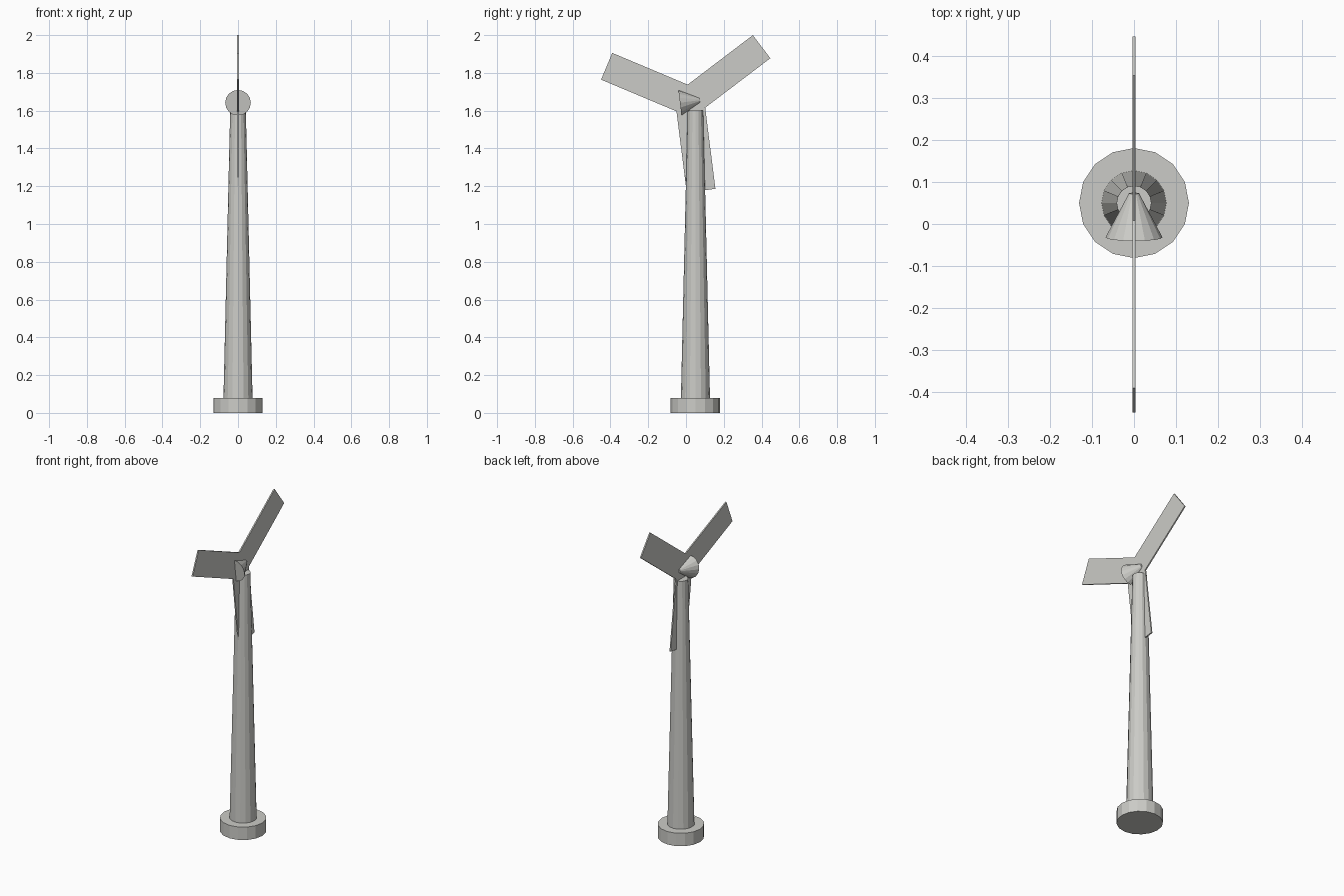
import bpy, bmesh, math
from mathutils import Vector, Matrix

if "Cube" in bpy.data.objects:
    bpy.data.objects.remove(bpy.data.objects["Cube"])

TILT = math.radians(7.2)          # shared tilt of rotor and nose cone
AXIS_Y = 0.05                     # tower axis

grey = bpy.data.materials.new("light_grey")
grey.diffuse_color = (0.6, 0.6, 0.57, 1)
grey.use_nodes = True
grey.node_tree.nodes["Principled BSDF"].inputs["Base Color"].default_value = grey.diffuse_color


def finish(bm, name):
    bmesh.ops.recalc_face_normals(bm, faces=bm.faces)
    mesh = bpy.data.meshes.new(name)
    bm.to_mesh(mesh)
    bm.free()
    mesh.materials.append(grey)
    obj = bpy.data.objects.new(name, mesh)
    bpy.context.collection.objects.link(obj)
    return obj


def cone(name, r1, r2, depth, matrix, sides=16):
    """Capped frustum whose wide end sits at the matrix origin."""
    bm = bmesh.new()
    bmesh.ops.create_cone(bm, cap_ends=True, segments=sides, radius1=r1, radius2=r2,
                          depth=depth, matrix=matrix @ Matrix.Translation((0, 0, depth / 2)))
    return finish(bm, name)


# Foundation and tapered tower
cone("foundation", 0.131, 0.131, 0.08, Matrix.Translation((0, AXIS_Y, 0)))
cone("tower", 0.077, 0.0415, 1.52, Matrix.Translation((0, AXIS_Y, 0.08)))

# Nose cone, narrowing towards the back
cone("nose_cone", 0.068, 0.012, 0.106,
     Matrix.Translation((0, -0.032, 1.642)) @ Matrix.Rotation(TILT - math.pi / 2, 4, 'X'))

# Rotor: three flat rectangular blades growing from a triangular hub
HUB, LENGTH, THICK = 0.0885, 0.433, 0.008
center = Vector((0, 0.02, 1.65))
outline = []
for i in range(3):
    a = -math.pi / 2 + TILT + i * math.tau / 3
    along = Vector((0, math.cos(a), math.sin(a))) * LENGTH
    roots = [center + HUB * Vector((0, math.cos(a + s), math.sin(a + s)))
             for s in (-math.pi / 3, math.pi / 3)]
    outline += [roots[0], roots[0] + along, roots[1] + along]

bm = bmesh.new()
verts = [bm.verts.new(p - Vector((THICK / 2, 0, 0))) for p in outline]
faces = [bm.faces.new([verts[0], verts[3], verts[6]])]
for i in range(0, 9, 3):
    faces.append(bm.faces.new([verts[i], verts[i + 1], verts[i + 2], verts[(i + 3) % 9]]))
solid = bmesh.ops.extrude_face_region(bm, geom=faces, use_keep_orig=True)
bmesh.ops.translate(bm, vec=(THICK, 0, 0),
                    verts=[g for g in solid["geom"] if isinstance(g, bmesh.types.BMVert)])
finish(bm, "rotor_blades")
